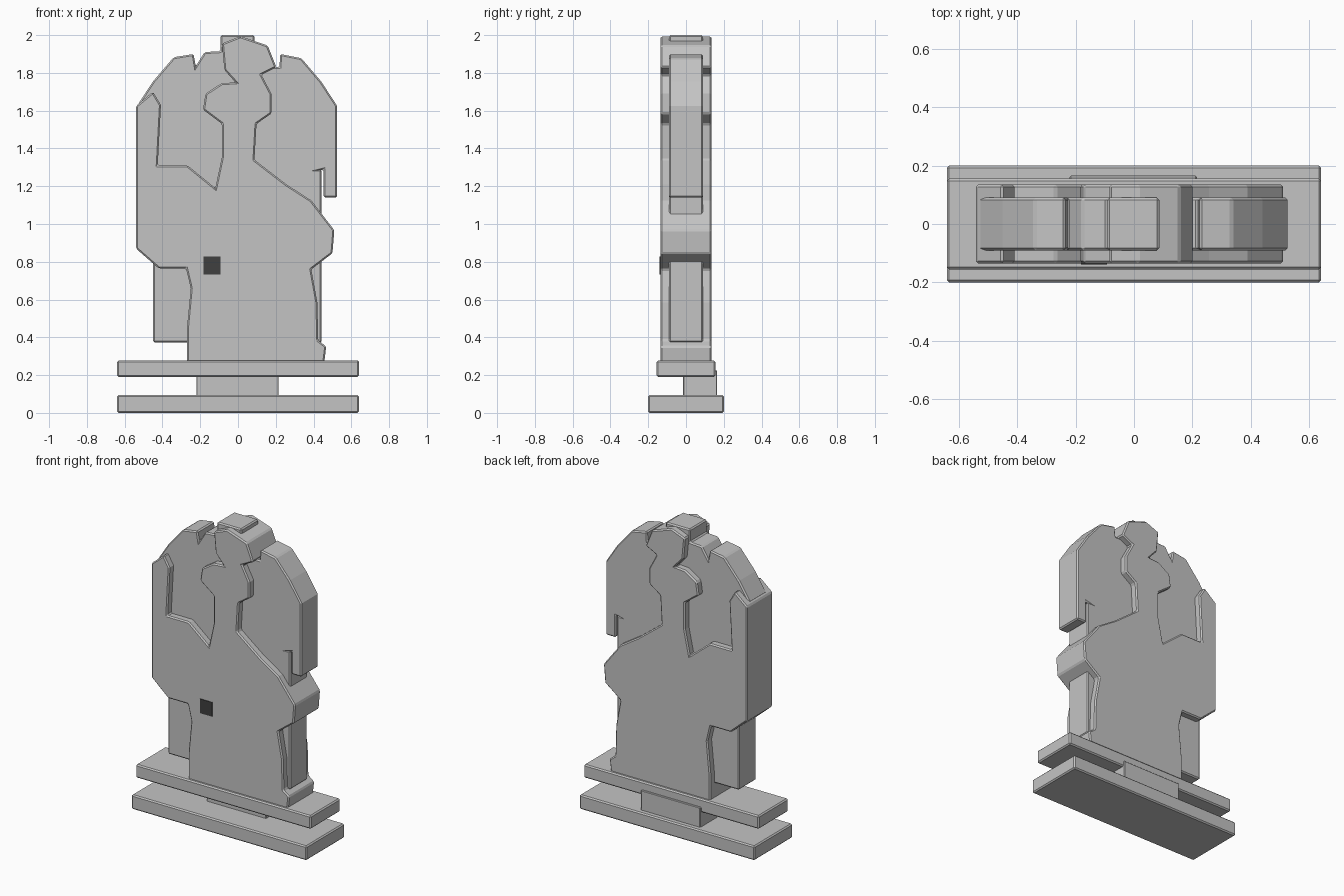
import bpy
import bmesh


def material(name, value):
    m = bpy.data.materials.new(name)
    m.diffuse_color = (value, value, value, 1)
    return m


grey = material("light grey", 0.55)
dark = material("dark grey", 0.05)


def slab(name, outline, y0, y1, mat=grey, bevel=0.008):
    """Extrude an x-z outline from y0 to y1 and soften its edges."""
    bm = bmesh.new()
    face = bm.faces.new([bm.verts.new((x, y0, z)) for x, z in outline])
    ext = bmesh.ops.extrude_face_region(bm, geom=[face])
    verts = [v for v in ext["geom"] if isinstance(v, bmesh.types.BMVert)]
    bmesh.ops.translate(bm, verts=verts, vec=(0, y1 - y0, 0))
    bmesh.ops.recalc_face_normals(bm, faces=bm.faces)
    me = bpy.data.meshes.new(name)
    bm.to_mesh(me)
    bm.free()
    me.materials.append(mat)
    ob = bpy.data.objects.new(name, me)
    bpy.context.collection.objects.link(ob)
    if bevel:
        mod = ob.modifiers.new("soft edges", "BEVEL")
        mod.width = bevel
        mod.segments = 1
        mod.limit_method = "ANGLE"
        mod.angle_limit = 0.6
    return ob


def box(name, x0, x1, y0, y1, z0, z1, mat=grey, bevel=0.008):
    return slab(name, [(x0, z0), (x1, z0), (x1, z1), (x0, z1)], y0, y1, mat, bevel)


# Stand: two plates joined by a block set towards the back
box("base_plate", -0.64, 0.64, -0.20, 0.20, 0.0, 0.095)
box("upper_plate", -0.64, 0.64, -0.155, 0.155, 0.19, 0.278)
box("joining_block", -0.22, 0.215, -0.015, 0.165, 0.08, 0.225, bevel=0.004)

# Thick standing figure silhouette
figure = [
    (-0.27, 0.27), (-0.27, 0.45), (-0.25, 0.66), (-0.275, 0.765),
    (-0.42, 0.765), (-0.54, 0.87), (-0.54, 1.625), (-0.45, 1.70),
    (-0.408, 1.63), (-0.425, 1.31), (-0.267, 1.31), (-0.12, 1.19),
    (-0.085, 1.355), (-0.085, 1.53), (-0.185, 1.605), (-0.172, 1.69),
    (-0.087, 1.745), (-0.013, 1.75), (-0.072, 1.815), (-0.085, 1.955),
    (0.013, 1.994), (0.157, 1.945), (0.203, 1.83), (0.124, 1.79),
    (0.177, 1.69), (0.177, 1.585), (0.098, 1.53), (0.087, 1.34),
    (0.256, 1.21), (0.388, 1.125), (0.51, 0.967), (0.50, 0.845),
    (0.388, 0.76), (0.42, 0.585), (0.425, 0.384), (0.467, 0.352),
    (0.457, 0.27),
]
slab("figure", figure, -0.135, 0.135)

# Thinner backing: lower panel, and upper panel with notched shoulders
box("lower_backing", -0.45, 0.443, -0.09, 0.09, 0.373, 1.288)
upper = [
    (-0.525, 1.25), (-0.525, 1.64), (-0.45, 1.755), (-0.34, 1.883),
    (-0.235, 1.90), (-0.224, 1.835), (-0.177, 1.91), (-0.092, 1.915),
    (-0.092, 2.0), (0.087, 2.0), (0.087, 1.83), (0.219, 1.83),
    (0.224, 1.90), (0.335, 1.878), (0.44, 1.755), (0.525, 1.625),
    (0.525, 1.14), (0.453, 1.14), (0.453, 1.288), (0.30, 1.25),
]
slab("upper_backing", upper, -0.09, 0.09)

# Square inlay on the front face
box("square_inlay", -0.182, -0.092, -0.139, -0.132, 0.733, 0.827, dark, 0)
